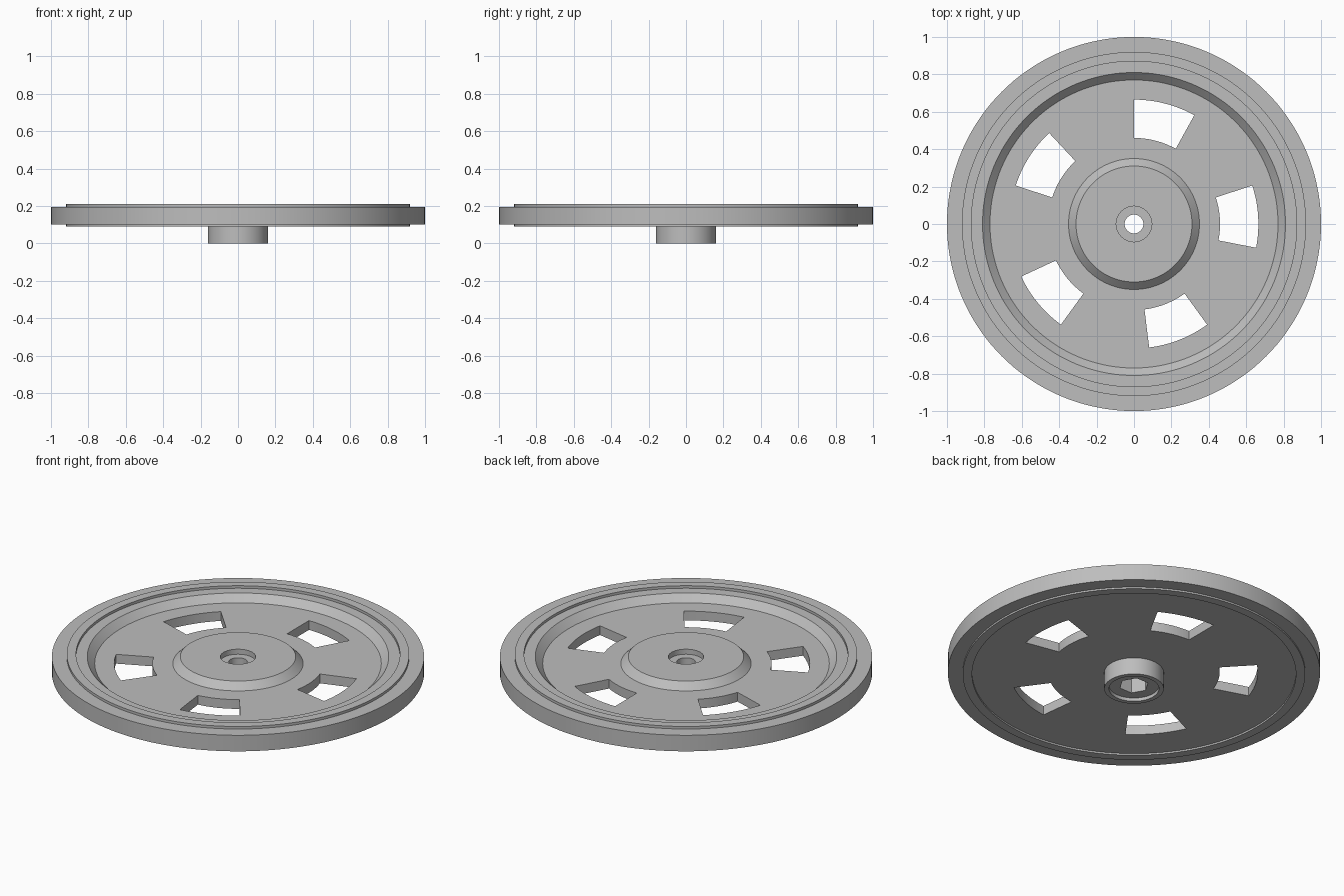
import bpy
import bmesh
from math import radians, cos, sin, tau

SEGMENTS = 144

if "Cube" in bpy.data.objects:
    bpy.data.objects.remove(bpy.data.objects["Cube"], do_unlink=True)

# Single plain grey finish
grey = bpy.data.materials.new("matte_grey")
grey.use_nodes = True
colour = (0.51, 0.51, 0.51, 1)
grey.diffuse_color = colour
grey.node_tree.nodes["Principled BSDF"].inputs["Base Color"].default_value = colour


def add_object(name, bm):
    bmesh.ops.recalc_face_normals(bm, faces=bm.faces)
    mesh = bpy.data.meshes.new(name)
    bm.to_mesh(mesh)
    bm.free()
    mesh.materials.append(grey)
    obj = bpy.data.objects.new(name, mesh)
    bpy.context.collection.objects.link(obj)
    return obj


def lathe(name, profile):
    """Revolve a closed (radius, z) outline around the z axis."""
    bm = bmesh.new()
    rings = []
    for i in range(SEGMENTS):
        a = tau * i / SEGMENTS
        rings.append([bm.verts.new((r * cos(a), r * sin(a), z)) for r, z in profile])
    n = len(profile)
    for i, ring in enumerate(rings):
        following = rings[(i + 1) % SEGMENTS]
        for j in range(n):
            k = (j + 1) % n
            bm.faces.new((ring[j], following[j], following[k], ring[k]))
    return add_object(name, bm)


def prism(name, outline, bottom, top):
    """Extrude a flat (x, y) outline upward."""
    bm = bmesh.new()
    face = bm.faces.new([bm.verts.new((x, y, bottom)) for x, y in outline])
    grown = bmesh.ops.extrude_face_region(bm, geom=[face])["geom"]
    verts = [g for g in grown if isinstance(g, bmesh.types.BMVert)]
    bmesh.ops.translate(bm, verts=verts, vec=(0, 0, top - bottom))
    return add_object(name, bm)


def arc(radius, start, end, steps):
    angles = [radians(start + (end - start) * i / steps) for i in range(steps + 1)]
    return [(radius * cos(a), radius * sin(a)) for a in angles]


def cut(target, cutter):
    cutter.hide_render = True
    mod = target.modifiers.new("cut", "BOOLEAN")
    mod.operation = "DIFFERENCE"
    mod.solver = "EXACT"
    mod.object = cutter
    bpy.context.view_layer.objects.active = target
    bpy.ops.object.modifier_apply(modifier=mod.name)
    bpy.data.objects.remove(cutter, do_unlink=True)


# Wheel: bored hub, dished web, raised bead and flat rim in one outline
wheel = lathe("wheel", [
    # bore, counterbore and raised hub
    (0.05, 0.02), (0.05, 0.165), (0.095, 0.165), (0.095, 0.195),
    (0.31, 0.195), (0.35, 0.155),
    # web and upper bead
    (0.77, 0.155), (0.81, 0.195), (0.87, 0.195), (0.87, 0.21),
    (0.92, 0.21), (0.92, 0.195),
    # rim and lower bead
    (1.0, 0.195), (1.0, 0.10), (0.92, 0.10), (0.92, 0.09),
    (0.87, 0.09), (0.87, 0.10),
    # lower boss with its recessed end
    (0.16, 0.10), (0.16, 0.0), (0.134, 0.0), (0.134, 0.02),
])

# Five curved windows through the web
for i in range(5):
    start, end = 61 + 72 * i, 90 + 72 * i
    outline = arc(0.665, start, end, 12) + arc(0.46, end, start, 12)
    cut(wheel, prism("window_cutter", outline, 0.05, 0.25))

# Hexagonal drive socket in the boss
cut(wheel, prism("socket_cutter", arc(0.08, 0, 300, 5), -0.05, 0.11))

# Smooth round walls, crisp edges
bpy.ops.object.select_all(action="DESELECT")
wheel.select_set(True)
bpy.context.view_layer.objects.active = wheel
bpy.ops.object.shade_smooth_by_angle(angle=radians(30))
